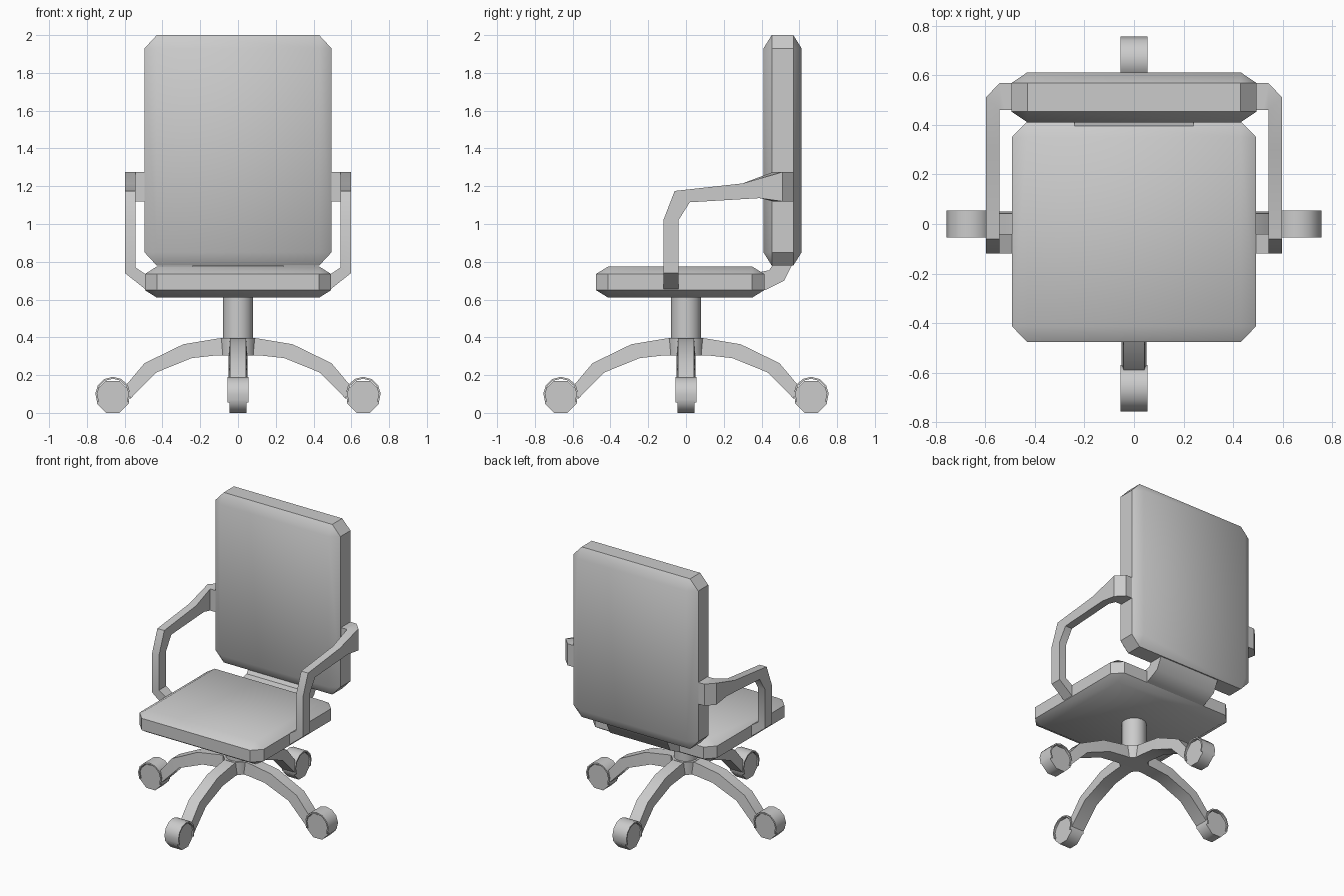
import bpy, bmesh
from math import cos, sin, pi, radians
from mathutils import Matrix, Vector

if "Cube" in bpy.data.objects:
    bpy.data.objects.remove(bpy.data.objects["Cube"])


def finish(name, bm, angle=40):
    bmesh.ops.recalc_face_normals(bm, faces=bm.faces)
    me = bpy.data.meshes.new(name)
    bm.to_mesh(me)
    bm.free()
    ob = bpy.data.objects.new(name, me)
    bpy.context.collection.objects.link(ob)
    bpy.ops.object.select_all(action='DESELECT')
    ob.select_set(True)
    bpy.context.view_layer.objects.active = ob
    bpy.ops.object.shade_smooth_by_angle(angle=radians(angle))
    return ob


def loft(name, rings, matrix=Matrix(), angle=40):
    """Skin a list of closed rings and cap both ends."""
    bm = bmesh.new()
    vs = [[bm.verts.new(matrix @ Vector(p)) for p in r] for r in rings]
    n = len(vs[0])
    for a, b in zip(vs, vs[1:]):
        for i in range(n):
            j = (i + 1) % n
            bm.faces.new((a[i], a[j], b[j], b[i]))
    bm.faces.new(vs[0])
    bm.faces.new(vs[-1])
    return finish(name, bm, angle)


def cushion(name, lo, hi, cut):
    """Box whose edges are chamfered by a different amount on each axis."""
    lo, hi, cut = Vector(lo), Vector(hi), Vector(cut)
    bm = bmesh.new()
    for sx in (0, 1):
        for sy in (0, 1):
            for sz in (0, 1):
                s = (sx, sy, sz)
                corner = [hi[k] if s[k] else lo[k] for k in range(3)]
                inner = [corner[k] + (-cut[k] if s[k] else cut[k]) for k in range(3)]
                for k in range(3):
                    p = inner[:]
                    p[k] = corner[k]
                    bm.verts.new(p)
    bmesh.ops.convex_hull(bm, input=bm.verts)
    bmesh.ops.dissolve_limit(bm, angle_limit=0.01, verts=bm.verts, edges=bm.edges)
    return finish(name, bm)


def cylinder(name, radius, z0, z1, sides, turn=0.0):
    ring = lambda z: [(radius * cos(turn + 2 * pi * i / sides),
                       radius * sin(turn + 2 * pi * i / sides), z) for i in range(sides)]
    return loft(name, [ring(z0), ring(z1)], angle=50)


# Cushions
cushion("seat", (-.493, -.477, .61), (.493, .415, .775), (.063, .065, .04))
cushion("backrest", (-.495, .41, .78), (.495, .612, 2.0), (.065, .044, .07))

# Bracket joining the seat to the backrest
profile = [(.36, .65), (.42, .65), (.52, .70), (.57, .80),
           (.47, .80), (.44, .755), (.36, .74)]
loft("back_bracket", [[(x, y, z) for y, z in profile] for x in (-.24, .24)])

# Armrests: post, bend and rail as one lofted bar, mirrored in x
posts = [(-.12, 1.02, -.04, 1.02), (-.06, 1.175, .02, 1.115),
         (.30, 1.215, .39, 1.137)]
for side, sx in (("right", 1), ("left", -1)):
    rings = [[(.46, -.12, .63), (.46, -.04, .63), (.46, -.04, .715), (.46, -.12, .715)],
             [(.598, -.12, .74), (.598, -.04, .74), (.543, -.04, .77), (.543, -.12, .77)]]
    rings += [[(.598, a, b), (.598, c, d), (.543, c, d), (.543, a, b)]
              for a, b, c, d in posts]
    rings += [[(xo, yo, 1.275), (xo, yo, 1.12), (xi, .46, 1.12), (xi, .46, 1.275)]
              for xo, yo, xi in ((.598, .51, .543), (.543, .568, .52), (.46, .568, .46))]
    loft(side + "_armrest", rings, Matrix.Diagonal((sx, 1, 1, 1)), 35)

# Column and hub
cylinder("column", .08, .33, .63, 16)
cylinder("hub", .10, .305, .396, 8, pi / 8)

# Four curved legs, each with a caster wheel and a thin open hood
spine = [(.03, .396, .03, .305, .05), (.11, .393, .11, .305, .05),
         (.29, .363, .245, .29, .05), (.495, .263, .435, .213, .05),
         (.59, .15, .57, .075, .05)]
wx, wz = .6625, .085
for k in range(4):
    rot = Matrix.Rotation(k * pi / 2, 4, 'Z')
    loft(f"leg_{k + 1}",
         [[(a, -w * .85, b), (a, w * .85, b), (c, w, d), (c, -w, d)]
          for a, b, c, d, w in spine], rot)
    octagon = [(wx + .092 * cos(pi / 8 + i * pi / 4), wz + .092 * sin(pi / 8 + i * pi / 4))
               for i in range(8)]
    loft(f"wheel_{k + 1}", [[(x, y, z) for x, z in octagon] for y in (-.044, .044)], rot, 50)
    hood = []
    for i in range(9):
        t = radians(-27 + 234 * i / 8)
        hood.append([(wx + r * cos(t), y, .098 + r * sin(t))
                     for r, y in ((.093, -.055), (.093, .055), (.083, .055), (.083, -.055))])
    loft(f"wheel_hood_{k + 1}", hood, rot)
